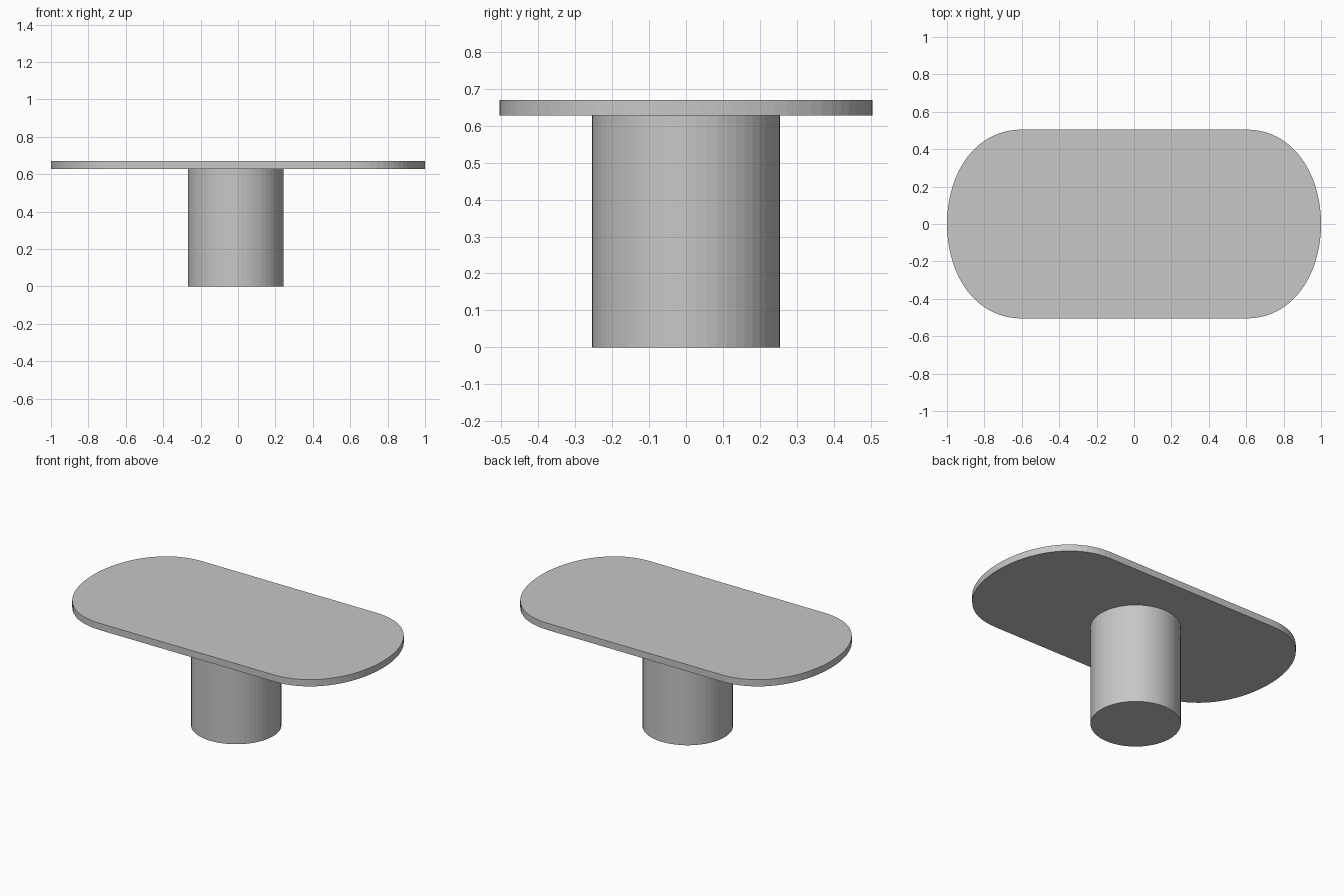
import bpy, bmesh, math
from mathutils import Vector
from mathutils.geometry import interpolate_bezier

if "Cube" in bpy.data.objects:
    bpy.data.objects.remove(bpy.data.objects["Cube"])

TOP_Z, UNDER_Z = 0.67, 0.628

stone = bpy.data.materials.new("warm grey")
stone.diffuse_color = (0.58, 0.57, 0.56, 1)
stone.use_nodes = True
stone.node_tree.nodes["Principled BSDF"].inputs["Base Color"].default_value = stone.diffuse_color


def extrude_outline(name, pts, z0, z1):
    """Solid slab from a closed outline."""
    bm = bmesh.new()
    base = bm.faces.new([bm.verts.new((x, y, z0)) for x, y in pts])
    res = bmesh.ops.extrude_face_region(bm, geom=[base], use_keep_orig=True)
    for v in res["geom"]:
        if isinstance(v, bmesh.types.BMVert):
            v.co.z = z1
    bmesh.ops.recalc_face_normals(bm, faces=bm.faces)
    me = bpy.data.meshes.new(name)
    bm.to_mesh(me)
    bm.free()
    me.materials.append(stone)
    ob = bpy.data.objects.new(name, me)
    bpy.context.collection.objects.link(ob)
    return ob


# Table top: one curved quarter mirrored to all four corners
quarter = [(p.x, p.y) for p in interpolate_bezier(
    Vector((1, 0)), Vector((1, 0.27)), Vector((0.85, 0.505)), Vector((0.6, 0.505)), 20)]
half = quarter + [(-x, y) for x, y in reversed(quarter)]
outline = half + [(x, -y) for x, y in reversed(half)][1:-1]
extrude_outline("table_top", outline, UNDER_Z, TOP_Z)

# Round pedestal, slightly off centre
N, R = 56, 0.255
circle = [(-0.012 + R * math.cos(2 * math.pi * i / N), R * math.sin(2 * math.pi * i / N))
          for i in range(N)]
extrude_outline("pedestal", circle, 0, UNDER_Z)
